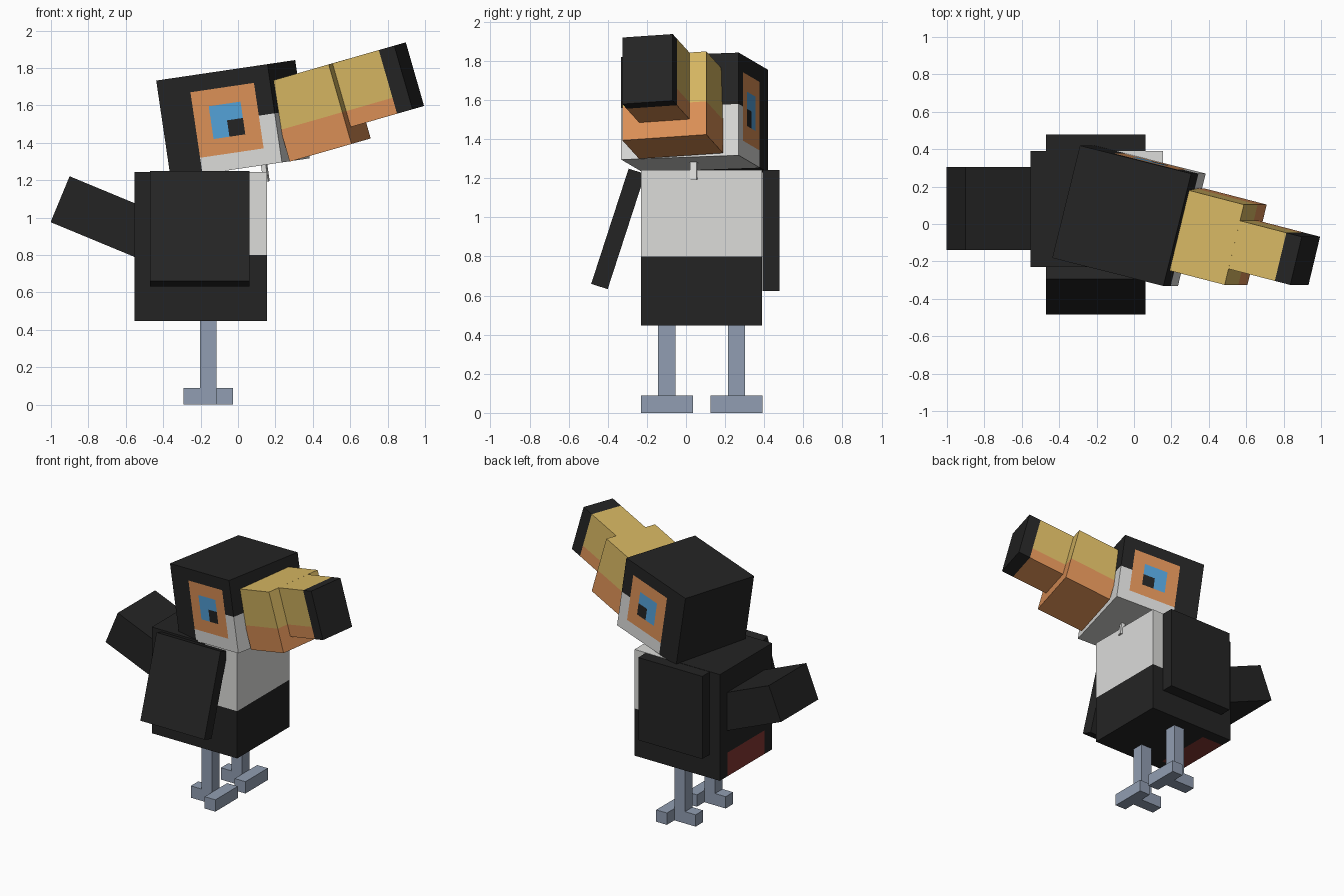
import bpy, bmesh
from math import radians
from mathutils import Matrix, Vector

if "Cube" in bpy.data.objects:
    bpy.data.objects.remove(bpy.data.objects["Cube"], do_unlink=True)

U = 0.0885  # one grid cell of the blocky style


def linear(c):
    c /= 255
    return c / 12.92 if c < 0.04045 else ((c + 0.055) / 1.055) ** 2.4


PALETTE = {
    "black_feathers": (36, 36, 36),
    "white_feathers": (220, 220, 218),
    "beak_yellow": (216, 184, 99),
    "orange": (221, 145, 87),
    "eye_blue": (84, 162, 217),
    "leg_grey": (145, 158, 178),
    "undertail_red": (132, 55, 50),
}
MATS = {}
for mat_name, rgb in PALETTE.items():
    mat = bpy.data.materials.new(mat_name)
    mat.use_nodes = True
    colour = (*[linear(c) for c in rgb], 1)
    mat.diffuse_color = colour
    bsdf = mat.node_tree.nodes["Principled BSDF"]
    bsdf.inputs["Base Color"].default_value = colour
    bsdf.inputs["Roughness"].default_value = 0.9
    MATS[mat_name] = mat
BLACK, WHITE, YELLOW, ORANGE, BLUE, GREY, RED = PALETTE


def box(name, cells, centre, colour, pitch=0, yaw=0, roll=0):
    """Box sized in cells; colour is a name, or a rule of (cell position, normal)."""
    bm = bmesh.new()
    bmesh.ops.create_cube(bm, size=1)
    bmesh.ops.scale(bm, vec=cells, verts=bm.verts)
    bmesh.ops.translate(bm, vec=Vector(cells) / 2, verts=bm.verts)
    mesh = bpy.data.meshes.new(name)
    if callable(colour):
        # cut along the cell grid so that the rule can colour single cells
        for axis in range(3):
            normal = Vector([float(i == axis) for i in range(3)])
            for k in range(1, cells[axis]):
                bmesh.ops.bisect_plane(bm, geom=bm.verts[:] + bm.edges[:] + bm.faces[:],
                                       plane_co=normal * k, plane_no=normal)
        bm.normal_update()
        used = []
        for f in bm.faces:
            c = colour(f.calc_center_median(), f.normal)
            if c not in used:
                used.append(c)
            f.material_index = used.index(c)
    else:
        used = [colour]
    for c in used:
        mesh.materials.append(MATS[c])
    bmesh.ops.translate(bm, vec=-Vector(cells) / 2, verts=bm.verts)
    bmesh.ops.scale(bm, vec=(U, U, U), verts=bm.verts)
    bm.to_mesh(mesh)
    bm.free()
    ob = bpy.data.objects.new(name, mesh)
    bpy.context.collection.objects.link(ob)
    ob.matrix_world = (Matrix.Translation(centre)
                       @ Matrix.Rotation(radians(-pitch), 4, 'Y')
                       @ Matrix.Rotation(radians(yaw), 4, 'Z')
                       @ Matrix.Rotation(radians(roll), 4, 'X'))
    return ob


# Colour rules
def body_colour(p, n):
    if p.x > 5 and p.z > 4:
        return WHITE
    if 1 < p.y < 6 and ((n.x < -0.5 and p.z < 2) or (n.z < -0.5 and p.x < 2)):
        return RED
    return BLACK


def head_colour(p, n):
    down = 6 - p.z
    if abs(n.y) > 0.5:
        if 4 < p.x < 5 and 3 < down < 4:
            return BLACK
        if 3 < p.x < 5 and 2 < down < 4:
            return BLUE
        if 2 < p.x < 6 and 1 < down < 5:
            return ORANGE
        white = (p.x > 6 and down > 3) or (p.x > 2 and down > 5)
    elif n.x > 0.5:
        white = down > 3
    else:
        white = n.z < -0.5 and p.x > 2
    return WHITE if white else BLACK


def beak_base_colour(p, n):
    return YELLOW if p.z > 2 else ORANGE


def beak_front_colour(p, n):
    if p.x > 3:
        return BLACK
    return YELLOW if p.z > 1 else ORANGE


# Body and tail
box("body", (8, 7, 9), (-0.2, 0.08, 0.845), body_colour)
box("tail", (7, 5, 3), (-0.665, 0.083, 0.98), BLACK, pitch=-22.5)

# Head, throat and beak
box("head", (7, 7, 6), (-0.027, 0.044, 1.525), head_colour, pitch=8.4, yaw=-14)
box("throat", (0.3, 0.4, 1.2), (0.145, 0.04, 1.245), WHITE, pitch=8.4, yaw=-14)
box("beak_base", (4, 5, 5), (0.432, -0.068, 1.574), beak_base_colour, pitch=16, yaw=-14)
box("beak_front", (4, 3, 4), (0.75, -0.154, 1.711), beak_front_colour, pitch=16, yaw=-14)

# Wings: one hangs straight, the other swings out
box("wing_far", (6, 1, 7), (-0.205, 0.435, 0.932), BLACK)
box("wing_near", (6, 1, 7), (-0.205, -0.347, 0.941), BLACK, roll=-18)

# Legs and feet
for side, y in (("near", -0.098), ("far", 0.258)):
    box("leg_" + side, (1, 1, 5.1), (-0.159, y, 2.55 * U), GREY)
    box("front_toes_" + side, (1, 3, 1), (-0.159 + U, y, U / 2), GREY)
    box("back_toe_" + side, (1, 1, 1), (-0.159 - U, y, U / 2), GREY)
